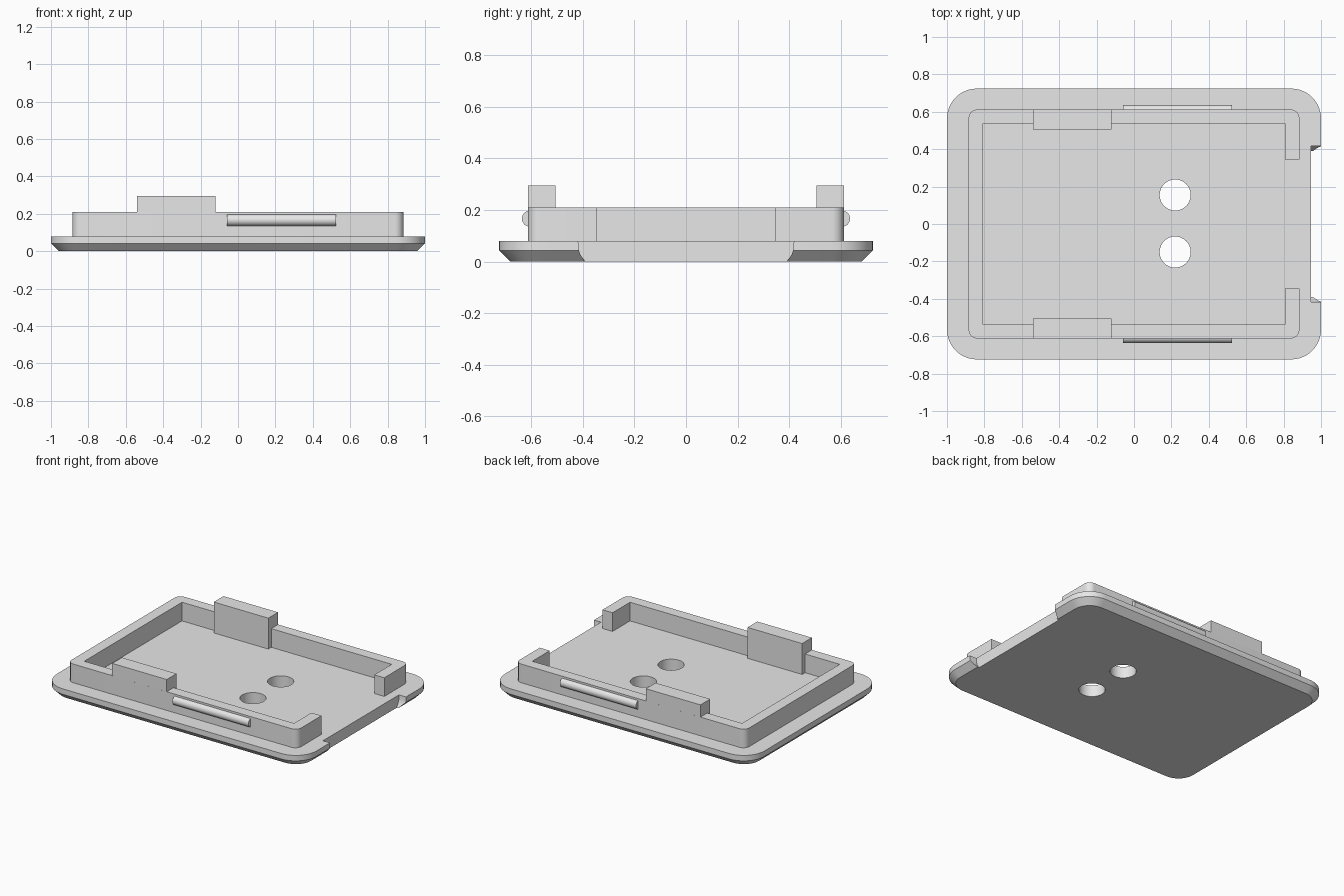
import bpy, bmesh, math
from mathutils import Vector, Matrix

cube = bpy.data.objects.get("Cube")
if cube:
    bpy.data.objects.remove(cube, do_unlink=True)

grey = bpy.data.materials.new("light grey plastic")
grey.use_nodes = True
grey.diffuse_color = (0.8, 0.8, 0.8, 1)
grey.node_tree.nodes["Principled BSDF"].inputs["Base Color"].default_value = (0.8, 0.8, 0.8, 1)


def rounded_rect(hx, hy, r, steps=12):
    """Anticlockwise outline, starting on the right side at the top corner."""
    points = []
    for corner, (sx, sy) in enumerate([(1, 1), (-1, 1), (-1, -1), (1, -1)]):
        for i in range(steps + 1):
            a = math.pi / 2 * (corner + i / steps)
            points.append((sx * (hx - r) + r * math.cos(a), sy * (hy - r) + r * math.sin(a)))
    return points


def loft(name, rings):
    """Solid through matching rings of 3D points, capped at both ends."""
    bm = bmesh.new()
    loops = [[bm.verts.new(p) for p in ring] for ring in rings]
    n = len(loops[0])
    for low, high in zip(loops, loops[1:]):
        for i in range(n):
            j = (i + 1) % n
            bm.faces.new((low[i], low[j], high[j], high[i]))
    bm.faces.new(loops[0][::-1])
    bm.faces.new(loops[-1])
    bmesh.ops.recalc_face_normals(bm, faces=bm.faces)
    mesh = bpy.data.meshes.new(name)
    bm.to_mesh(mesh)
    bm.free()
    mesh.materials.append(grey)
    obj = bpy.data.objects.new(name, mesh)
    bpy.context.collection.objects.link(obj)
    return obj


def prism(name, outline, z0, z1):
    return loft(name, [[(x, y, z) for x, y in outline] for z in (z0, z1)])


def prism_x(name, outline, x0, x1):
    return loft(name, [[(x, y, z) for y, z in outline] for x in (x0, x1)])


def cut(target, cutter):
    mod = target.modifiers.new("cut", "BOOLEAN")
    mod.operation = "DIFFERENCE"
    mod.solver = "EXACT"
    mod.object = cutter
    bpy.context.view_layer.objects.active = target
    bpy.ops.object.modifier_apply(modifier=mod.name)
    bpy.data.objects.remove(cutter, do_unlink=True)


# Base plate with a chamfered underside
HX, HY, TOP, CHAMFER = 1.0, 0.724, 0.08, 0.042
plate = loft("base_plate", [
    [(x, y, z) for x, y in rounded_rect(HX - inset, HY - inset, 0.16 - inset)]
    for inset, z in ((CHAMFER, 0), (0, CHAMFER), (0, TOP))])

# Two round through holes
for y in (0.155, -0.15):
    circle = [(0.22 + 0.083 * math.cos(a), y + 0.083 * math.sin(a))
              for a in (math.tau * i / 40 for i in range(40))]
    cut(plate, prism("hole_cutter", circle, -0.1, 0.2))

# Finger notch in the +x edge, with curved ends
side = [(0.38, -0.02), (0.391, 0), (0.402, 0.015), (0.411, 0.03), (0.417, 0.05), (0.419, 0.12)]
notch = side + [(-y, z) for y, z in reversed(side)]
cut(plate, prism_x("notch_cutter", notch, 0.946, 1.1))

# Raised wall, open in the middle of the +x side
WX, WY, IX, IY, GAP = 0.884, 0.612, 0.807, 0.537, 0.345
wall_outline = ([(WX, GAP)] + rounded_rect(WX, WY, 0.045, 8) + [(WX, -GAP)]
                + [(IX, -GAP), (IX, -IY), (-IX, -IY), (-IX, IY), (IX, IY), (IX, GAP)])
wall = prism("raised_wall", wall_outline, TOP - 0.01, 0.21)

parts = [plate, wall]
for label, s in (("front", -1), ("back", 1)):
    # Tall tab standing inside the wall
    tab = [(-0.54, s * 0.505), (-0.12, s * 0.505), (-0.12, s * 0.6118), (-0.54, s * 0.6118)]
    parts.append(prism(label + "_tab", tab, TOP - 0.01, 0.295))
    # Rounded snap ridge on the outside of the wall
    ridge = [(s * (0.605 + 0.031 * math.cos(a)), 0.166 + 0.031 * math.sin(a))
             for a in (math.tau * i / 32 for i in range(32))]
    parts.append(prism_x(label + "_snap_ridge", ridge, -0.06, 0.525))

# Smooth the rounded surfaces, keep the edges sharp
bpy.ops.object.select_all(action="DESELECT")
for obj in parts:
    obj.select_set(True)
bpy.context.view_layer.objects.active = plate
bpy.ops.object.shade_smooth_by_angle(angle=math.radians(25))
